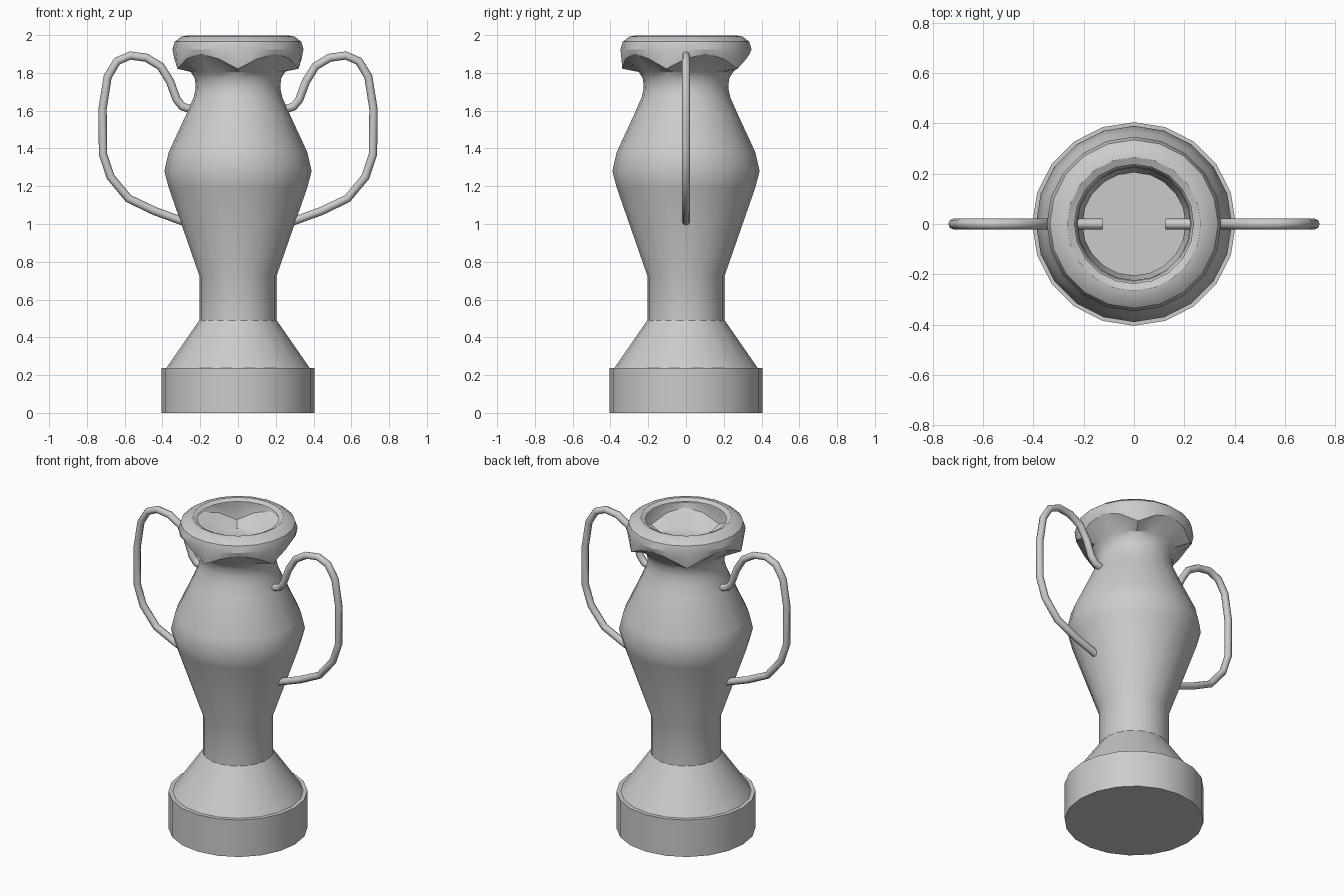
import bpy, bmesh, math

if "Cube" in bpy.data.objects:
    bpy.data.objects.remove(bpy.data.objects["Cube"])

SIDES = 20
WAVE = [1.822, 1.875, 1.902, 1.875]   # five-lobed drooping lip edge


def finish(obj, angle):
    bpy.ops.object.select_all(action='DESELECT')
    obj.select_set(True)
    bpy.context.view_layer.objects.active = obj
    bpy.ops.object.shade_smooth_by_angle(angle=math.radians(angle))


# Vase: one lathed sheet from base to lip (radius, height); None = wavy edge
profile = [
    (0.405, 0.0), (0.405, 0.237), (0.38, 0.237), (0.205, 0.49), (0.205, 0.727),
    (0.366, 1.19), (0.39, 1.28), (0.367, 1.38), (0.27, 1.59), (0.235, 1.67),
    (0.224, 1.72), (0.228, 1.77), (0.25, 1.805), (0.337, None),
    (0.347, 1.925), (0.335, 1.965), (0.30, 1.992), (0.265, 1.998), (0.237, 1.985),
]
bm = bmesh.new()
rings = []
for r, z in profile:
    ring = []
    for i in range(SIDES):
        a = -math.pi / 2 + i * math.tau / SIDES
        height = WAVE[i % 4] if z is None else z
        ring.append(bm.verts.new((r * math.cos(a), r * math.sin(a), height)))
    rings.append(ring)
for low, high in zip(rings, rings[1:]):
    for i in range(SIDES):
        j = (i + 1) % SIDES
        bm.faces.new((low[i], low[j], high[j], high[i]))
bm.faces.new(rings[0][::-1])
mesh = bpy.data.meshes.new("vase_body")
bm.to_mesh(mesh)
bm.free()
vase = bpy.data.objects.new("vase_body", mesh)
bpy.context.collection.objects.link(vase)
finish(vase, 30)

# Handles: round tube along a path (x, z), mirrored to both sides
path = [
    (0.125, 1.60), (0.25, 1.608), (0.295, 1.622), (0.325, 1.66), (0.36, 1.755),
    (0.41, 1.835), (0.485, 1.88), (0.57, 1.892), (0.64, 1.862), (0.69, 1.78),
    (0.717, 1.61), (0.715, 1.37), (0.675, 1.25), (0.58, 1.135), (0.44, 1.068),
    (0.28, 1.01),
]
curve = bpy.data.curves.new("handle_path", 'CURVE')
curve.dimensions = '3D'
curve.bevel_depth = 0.022
curve.bevel_resolution = 2
curve.use_fill_caps = True
spline = curve.splines.new('POLY')
spline.points.add(len(path) - 1)
for point, (x, z) in zip(spline.points, path):
    point.co = (x, 0, z, 1)
handles = bpy.data.objects.new("handles", curve)
bpy.context.collection.objects.link(handles)
bpy.ops.object.select_all(action='DESELECT')
handles.select_set(True)
bpy.context.view_layer.objects.active = handles
bpy.ops.object.convert(target='MESH')
handles = bpy.context.object
handles.name = "handles"
finish(handles, 50)
mirror = handles.modifiers.new("both_sides", 'MIRROR')
mirror.use_axis[0] = True
mirror.use_mirror_merge = False
